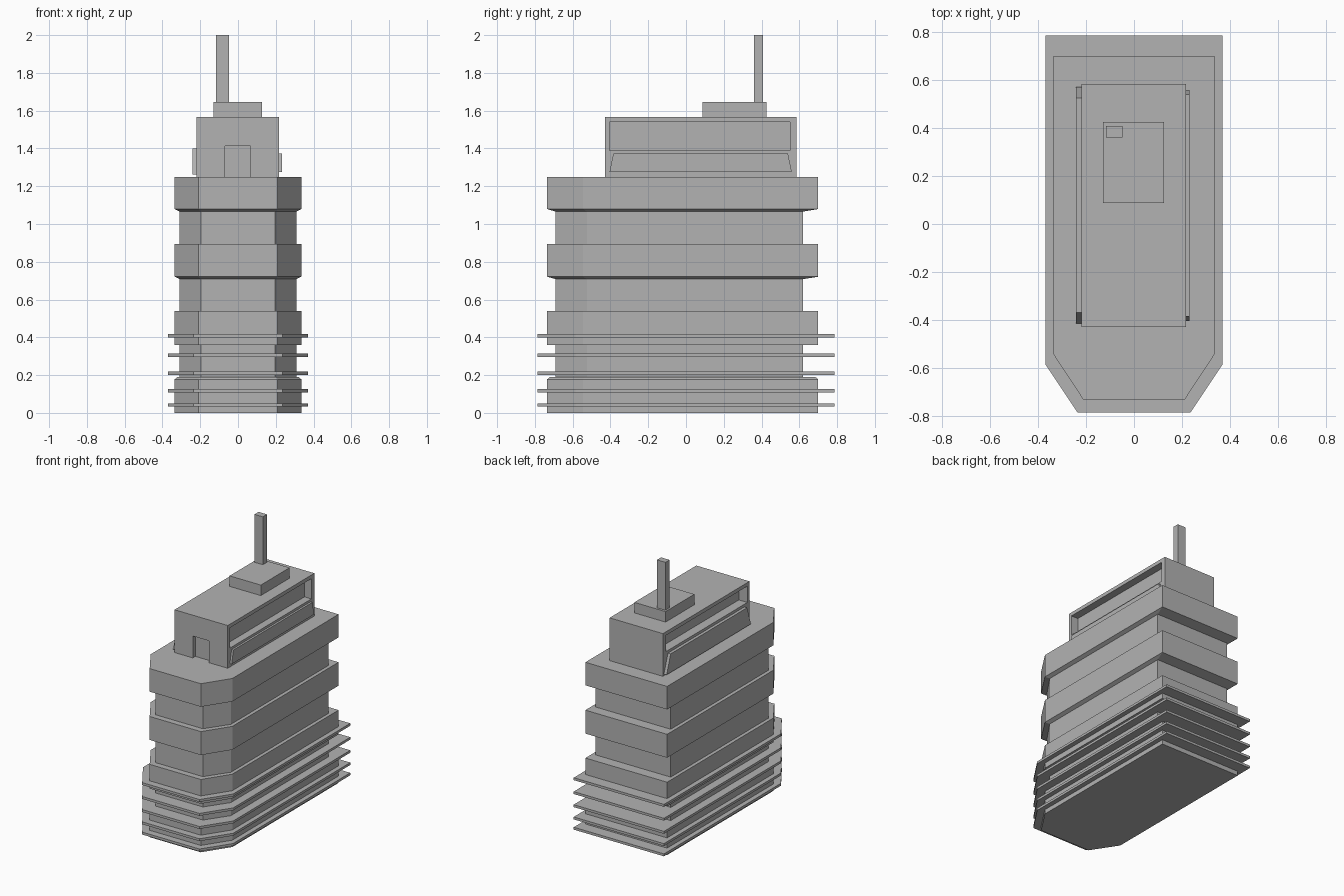
import bpy
import bmesh

cube = bpy.data.objects.get("Cube")
if cube:
    bpy.data.objects.remove(cube, do_unlink=True)

# One plain concrete colour
GREY = (0.45, 0.45, 0.45, 1)
concrete = bpy.data.materials.new("concrete grey")
concrete.use_nodes = True
concrete.diffuse_color = GREY
concrete.node_tree.nodes["Principled BSDF"].inputs["Base Color"].default_value = GREY


def loft(name, rings):
    """Closed solid through a stack of matching point rings."""
    bm = bmesh.new()
    loops = [[bm.verts.new(p) for p in ring] for ring in rings]
    for low, high in zip(loops, loops[1:]):
        for i in range(len(low)):
            j = (i + 1) % len(low)
            bm.faces.new((low[i], low[j], high[j], high[i]))
    bm.faces.new(loops[0][::-1])
    bm.faces.new(loops[-1])
    bmesh.ops.recalc_face_normals(bm, faces=bm.faces)
    mesh = bpy.data.meshes.new(name)
    bm.to_mesh(mesh)
    bm.free()
    mesh.materials.append(concrete)
    obj = bpy.data.objects.new(name, mesh)
    bpy.context.collection.objects.link(obj)
    return obj


def rect(x, y, z):
    return [(x[0], y[0], z), (x[1], y[0], z), (x[1], y[1], z), (x[0], y[1], z)]


def box(name, x, y, z):
    return loft(name, [rect(x, y, z[0]), rect(x, y, z[1])])


def plan(shape, z):
    """Floor plan with a bevelled nose: side, nose half-width, nose, shoulder, back."""
    side, nose_x, nose, shoulder, back = shape
    half = [(nose_x, nose), (side, shoulder), (side, back)]
    return [(x, y, z) for x, y in half] + [(-x, y, z) for x, y in reversed(half)]


def cut(target, cutter):
    """Carve a recess, then discard the cutter."""
    cutter.hide_render = True
    mod = target.modifiers.new("recess", "BOOLEAN")
    mod.operation = "DIFFERENCE"
    mod.solver = "EXACT"
    mod.object = cutter
    bpy.context.view_layer.objects.active = target
    bpy.ops.object.modifier_apply(modifier=mod.name)
    bpy.data.objects.remove(cutter, do_unlink=True)


WIDE = (0.335, 0.21, -0.735, -0.545, 0.70)
RIM = (0.32, 0.20, -0.72, -0.54, 0.685)
NARROW = (0.309, 0.195, -0.69, -0.525, 0.62)
SLAB = (0.37, 0.235, -0.787, -0.585, 0.787)

# Tower body: alternating wide and narrow storeys
levels = [(WIDE, 0), (WIDE, 0.178), (RIM, 0.19), (NARROW, 0.19), (NARROW, 0.36),
          (WIDE, 0.36), (WIDE, 0.54), (NARROW, 0.54)]
for under, top in ((0.708, 0.895), (1.066, 1.25)):
    levels += [(NARROW, under), (WIDE, under + 0.013), (WIDE, top)]
    if top < 1:
        levels.append((NARROW, top))
loft("tower_body", [plan(shape, z) for shape, z in levels])

# Thin overhanging slabs round the lower floors
for n, z in enumerate((0.033, 0.109, 0.2, 0.297, 0.4), 1):
    loft(f"floor_slab_{n}", [plan(SLAB, z), plan(SLAB, z + 0.018)])

# Penthouse with a doorway and long side recesses
house = box("penthouse", (-0.22, 0.217), (-0.43, 0.585), (1.25, 1.567))
cut(house, box("door_cutter", (-0.07, 0.065), (-0.5, -0.4), (1.2, 1.412)))
cut(house, box("left_cutter", (0.16, 0.3), (-0.405, 0.55), (1.39, 1.54)))
cut(house, box("right_cutter", (-0.3, -0.15), (-0.405, 0.55), (1.42, 1.54)))

# Side ledges with slanted ends
loft("left_ledge", [rect((0.2, 0.232), (-0.405, 0.56), 1.275),
                    rect((0.2, 0.232), (-0.385, 0.54), 1.372)])
loft("right_ledge", [rect((-0.242, -0.2), (-0.415, 0.572), 1.262),
                     rect((-0.242, -0.2), (-0.37, 0.525), 1.4)])

# Roof block and mast
box("roof_block", (-0.13, 0.126), (0.087, 0.425), (1.567, 1.645))
box("mast", (-0.117, -0.048), (0.36, 0.408), (1.645, 2.0))
